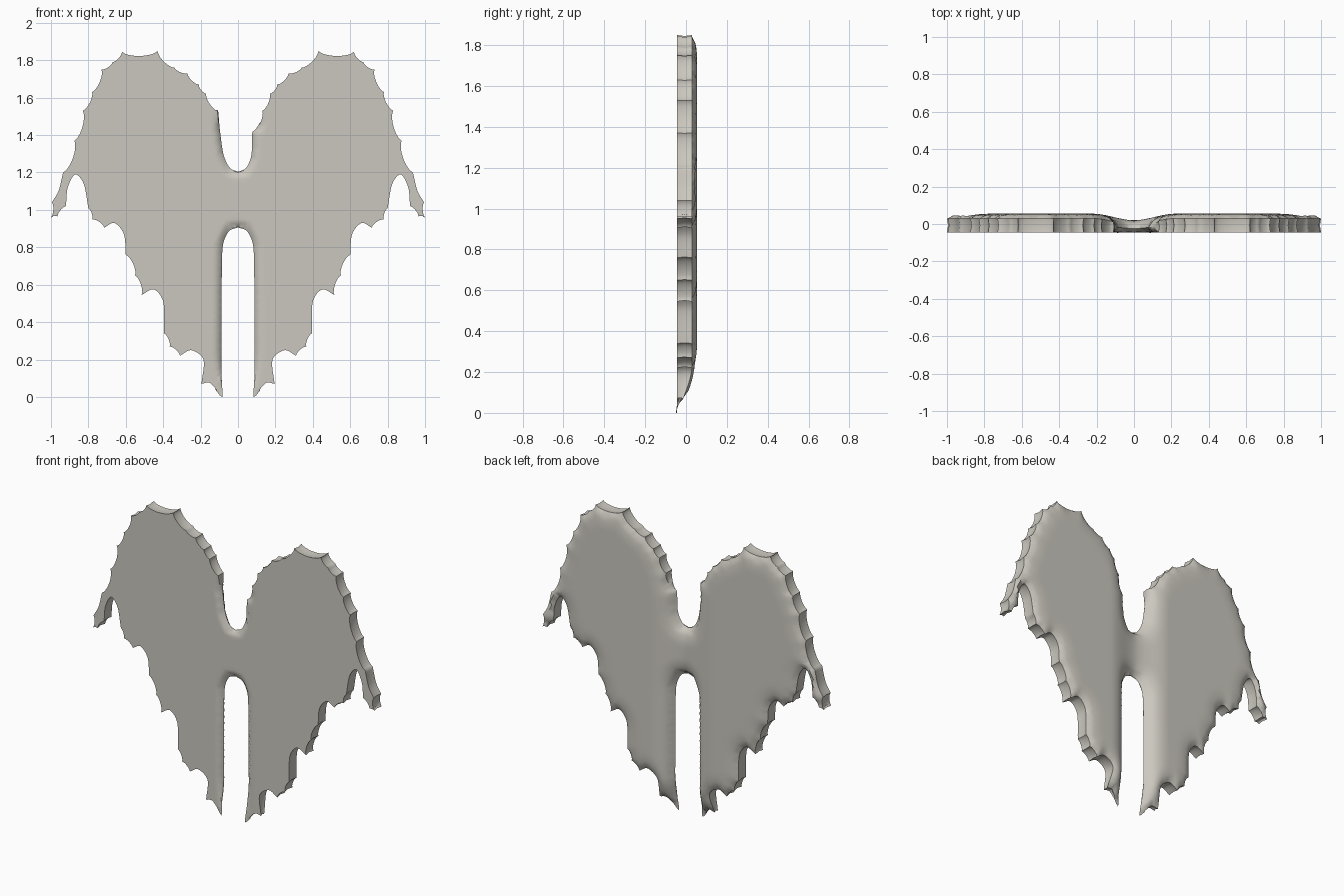
import bpy, bmesh, math
from mathutils import Vector, kdtree
from mathutils.geometry import delaunay_2d_cdt

cube = bpy.data.objects.get("Cube")
if cube:
    bpy.data.objects.remove(cube, do_unlink=True)

FRONT, BACK, WAIST = -0.045, 0.055, 0.02

# Outline of one half, as strokes that meet in sharp tips (x, z).
# A stroke of one point is a shallow scallop from the previous tip.
notch_left = [[(0, 1.2), (.045, 1.22), (.08, 1.29), (.1, 1.42), (.11, 1.53)], [(.17, 1.62)]]
notch_right = [[(0, 1.2), (.045, 1.22), (.075, 1.29), (.08, 1.415)],
               [(.13, 1.53)], [(.17, 1.62)]]
upper_rim = [[p] for p in (
    (.21, 1.67), (.27, 1.73), (.34, 1.76), (.43, 1.85), (.62, 1.845), (.67, 1.79),
    (.73, 1.75), (.78, 1.63), (.83, 1.53), (.875, 1.37), (.935, 1.2))]
arm = [[(.96, 1.1), (.995, 1.04)], [(1, .96)], [(.965, .965)], [(.92, 1.02)],
       [(.91, 1.12), (.87, 1.19), (.825, 1.14), (.8, 1.01)]]
lower_rim = [[(.78, .95)], [(.715, .905)],
             [(.66, .93), (.61, .87), (.6, .76)], [(.55, .65)], [(.515, .545)],
             [(.45, .575), (.4, .51), (.395, .34)], [(.365, .27)], [(.31, .22)],
             [(.25, .25), (.185, .2), (.195, .07)], [(.15, .075), (.085, 0)]]
leg_inside = [[(.092, .12), (.092, .4), (.09, .7), (.083, .82), (.05, .89), (0, .91)]]


def spline(pts):
    """Even samples of a smooth curve through the points, without the first."""
    ext = [2 * pts[0] - pts[1]] + pts + [2 * pts[-1] - pts[-2]]
    out = []
    for a, b, c, d in zip(ext, ext[1:], ext[2:], ext[3:]):
        n = max(3, math.ceil((c - b).length / .015))
        ta, tb = (c - a) / 2, (d - b) / 2
        scale = (c - b).length
        ta = ta.normalized() * min(ta.length, scale)
        tb = tb.normalized() * min(tb.length, scale)
        for i in range(1, n + 1):
            t = i / n
            out.append(b * (2*t**3 - 3*t*t + 1) + ta * (t**3 - 2*t*t + t)
                       + c * (3*t*t - 2*t**3) + tb * (t**3 - t*t))
    return out


def scallop(a, b):
    """Hollow arc between two tips, bending to the inside."""
    n = max(4, math.ceil((b - a).length / .012))
    inward = Vector((b.y - a.y, a.x - b.x))
    return [a.lerp(b, i / n) + inward * .13 * (4 * i / n * (1 - i / n)) ** .7
            for i in range(1, n + 1)]


def half_outline(strokes, side):
    path = []
    for stroke in strokes:
        pts = [Vector(p) for p in stroke]
        if not path:
            path = [pts[0]] + spline(pts)
        elif len(pts) == 1:
            path += scallop(path[-1], pts[0])
        else:
            path += spline([path[-1]] + pts)
    return [Vector((p.x * side, max(p.y, 0))) for p in path]


def smooth(value, low, high):
    t = min(1, max(0, (value - low) / (high - low)))
    return t * t * (3 - 2 * t)


def depths(p, dist):
    """Front and back depth of the sheet, rounded towards the rim."""
    x = abs(p.x)
    inner = (1 - smooth(x, .1, .16)) * smooth(p.y, .05, .25) * (1 - smooth(p.y, 1.4, 1.55))
    top = WAIST + (BACK - WAIST) * smooth(x, 0, .22)
    top -= .055 * (1 - smooth(p.y, 0, .22))
    rim_back = top - .025 - .02 * inner
    rim_front = FRONT + .022 * inner
    near = max(0, 1 - dist / .11)
    back = rim_back + (top - rim_back) * math.sqrt(1 - near * near)
    near = max(0, 1 - dist / .04)
    front = rim_front + (FRONT - rim_front) * math.sqrt(1 - near * near)
    return front, back


# Closed outline of both wings
rest = upper_rim + arm + lower_rim + leg_inside
right = half_outline(notch_right + rest, 1)
left = half_outline(notch_left + rest, -1)
outline = right + left[-2:0:-1]

tree = kdtree.KDTree(len(outline))
for i, p in enumerate(outline):
    tree.insert((p.x, p.y, 0), i)
tree.balance()


def rim_distance(p):
    return tree.find((p.x, p.y, 0))[2]


# Fill the outline with an even triangle grid
step = .022
points = list(outline)
for row in range(int(1.9 / step)):
    for col in range(-48, 49):
        p = Vector(((col + .5 * (row % 2)) * step, row * step * .98))
        if rim_distance(p) > .013:
            points.append(p)
filled = delaunay_2d_cdt(points, [], [list(range(len(outline)))], 1, 1e-5)
verts, tris = filled[0], filled[2]

# Front sheet, back sheet and pinched side wall
bm = bmesh.new()
fronts, backs, middles, edge_use = {}, {}, {}, {}
for tri in tris:
    for i in tri:
        if i not in fronts:
            p = verts[i]
            f, b = depths(p, rim_distance(p))
            fronts[i] = bm.verts.new((p.x, f, p.y))
            backs[i] = bm.verts.new((p.x, b, p.y))
    bm.faces.new([fronts[i] for i in tri])
    bm.faces.new([backs[i] for i in reversed(tri)])
    for a, b in zip(tri, tri[1:] + tri[:1]):
        edge_use.setdefault(frozenset((a, b)), []).append((a, b))
border = [use[0] for use in edge_use.values() if len(use) == 1]
after = {a: b for a, b in border}
before = {b: a for a, b in border}
for i in after:
    along = (verts[after[i]] - verts[before[i]]).normalized()
    p = verts[i] + Vector((-along.y, along.x)) * (.006 if abs(verts[i].x) > .12 else -.004)
    mid_y = (fronts[i].co.y + backs[i].co.y) / 2
    middles[i] = bm.verts.new((p.x, mid_y, max(p.y, 0)))
for a, b in border:
    bm.faces.new((fronts[b], fronts[a], middles[a], middles[b]))
    bm.faces.new((middles[b], middles[a], backs[a], backs[b]))
bmesh.ops.recalc_face_normals(bm, faces=bm.faces)

mesh = bpy.data.meshes.new("ragged_wings")
bm.to_mesh(mesh)
bm.free()
wings = bpy.data.objects.new("ragged_wings", mesh)
bpy.context.collection.objects.link(wings)

# Pale stone colour
stone = bpy.data.materials.new("pale_warm_grey")
stone.use_nodes = True
colour = (.60, .575, .52, 1)
stone.diffuse_color = colour
stone.node_tree.nodes["Principled BSDF"].inputs["Base Color"].default_value = colour
mesh.materials.append(stone)

bpy.ops.object.select_all(action="DESELECT")
wings.select_set(True)
bpy.context.view_layer.objects.active = wings
bpy.ops.object.shade_smooth_by_angle(angle=math.radians(50))
